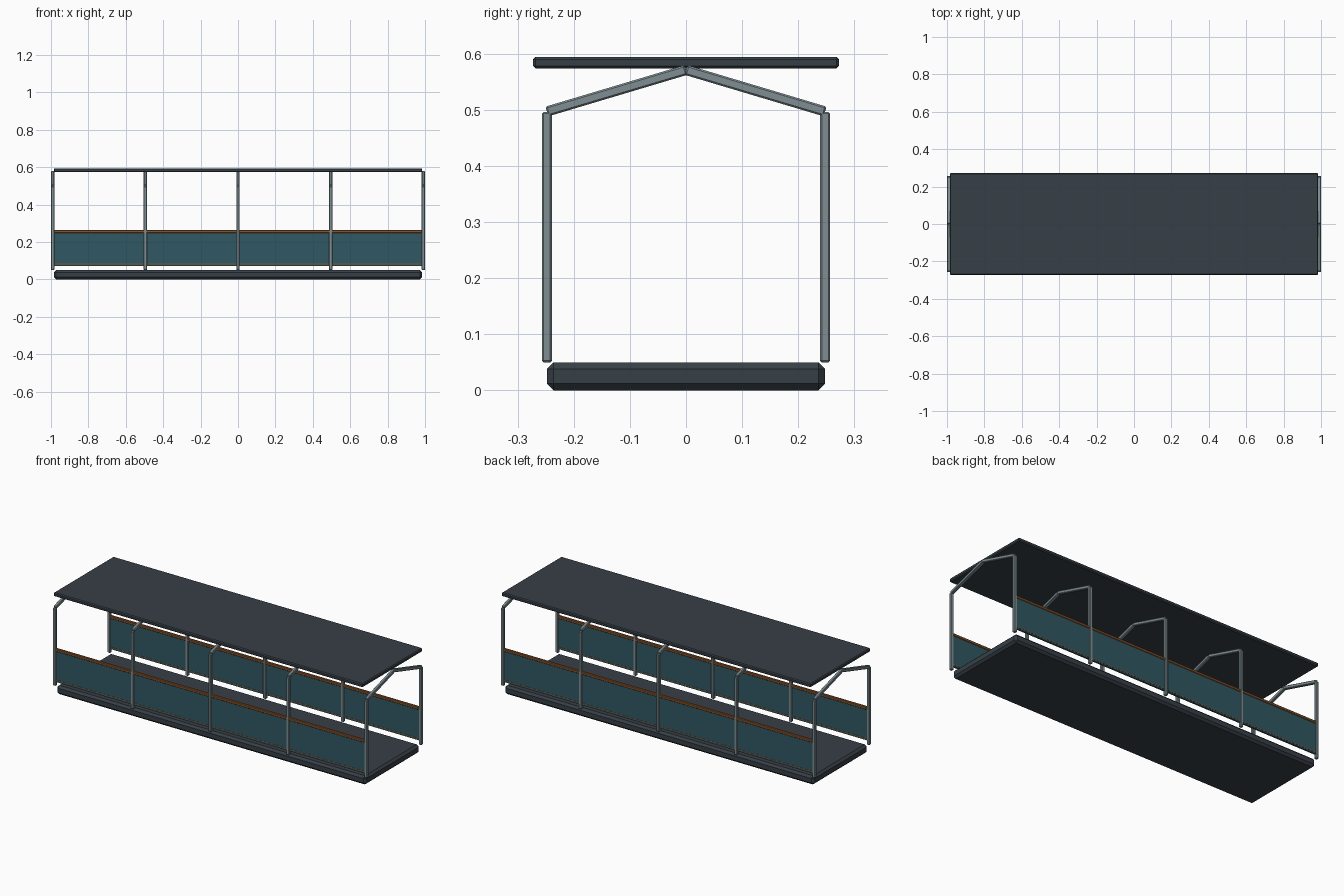
import bpy, math
from mathutils import Matrix

if "Cube" in bpy.data.objects:
    bpy.data.objects.remove(bpy.data.objects["Cube"])


def mat(name, rgb):
    m = bpy.data.materials.new(name)
    m.diffuse_color = (*rgb, 1)
    m.use_nodes = True
    m.node_tree.nodes["Principled BSDF"].inputs["Base Color"].default_value = m.diffuse_color
    return m


DARK = mat("dark_slate", (0.038, 0.05, 0.062))
STEEL = mat("steel", (0.21, 0.27, 0.29))
TEAL = mat("teal", (0.03, 0.095, 0.125))
WOOD = mat("warm_trim", (0.25, 0.09, 0.025))


def box(name, loc, size, material, bevel=0.0, rot_x=0.0):
    bpy.ops.mesh.primitive_cube_add(size=1, location=loc)
    ob = bpy.context.object
    ob.name = name
    ob.data.transform(Matrix.Diagonal((*size, 1)))
    ob.rotation_euler.x = rot_x
    ob.data.materials.append(material)
    if bevel:
        b = ob.modifiers.new("chamfer", 'BEVEL')
        b.width = bevel
        b.segments = 1
    return ob


# Deck and flat roof
box("deck", (0, 0, 0.025), (1.97, 0.496, 0.05), DARK, 0.012)
box("roof", (0, 0, 0.584), (1.97, 0.546, 0.021), DARK, 0.005)

# Frames: two posts and two sloping rafters at each station
T = 0.018
Y, EAVE, RIDGE = 0.248, 0.497, 0.571
length = math.hypot(Y, RIDGE - EAVE)
pitch = math.atan2(RIDGE - EAVE, Y)
for i in range(5):
    x = -0.991 + i * 0.4955
    for s, side in ((-1, "front"), (1, "back")):
        box(f"{side}_post_{i}", (x, s * Y, 0.273), (T, T, 0.446), STEEL, 0.003)
        box(f"{side}_rafter_{i}", (x, s * Y / 2, (EAVE + RIDGE) / 2),
            (T, length, T), STEEL, 0.003, -s * pitch)

# Side panels with top rail and thin lower trim
for s, side in ((-1, "front"), (1, "back")):
    box(f"{side}_panel", (0, s * Y, 0.161), (1.97, 0.01, 0.176), TEAL)
    box(f"{side}_top_rail", (0, s * Y, 0.257), (1.97, 0.016, 0.016), WOOD, 0.003)
    box(f"{side}_lower_trim", (0, s * Y, 0.083), (1.97, 0.012, 0.004), WOOD)
